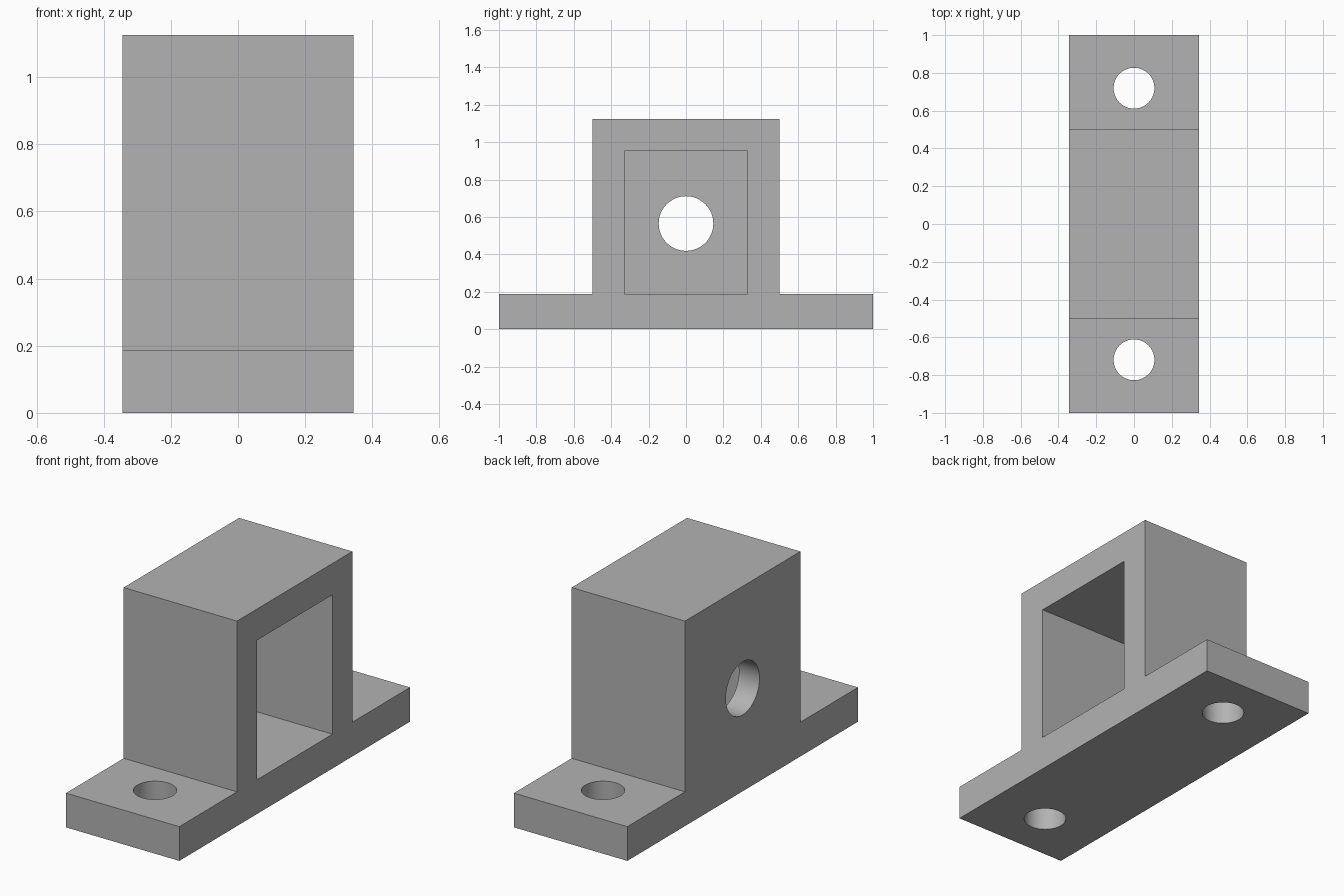
import bpy
import bmesh
from math import pi, radians
from mathutils import Matrix

HALF_WIDTH = 0.344
BASE_TOP = 0.188
HEIGHT = 1.125
BLOCK_HALF = 0.5

default = bpy.data.objects.get("Cube")
if default:
    bpy.data.objects.remove(default, do_unlink=True)

# Plain grey for the whole part
grey = bpy.data.materials.new("plain grey")
grey.use_nodes = True
colour = (0.45, 0.45, 0.45, 1)
grey.diffuse_color = colour
grey.node_tree.nodes["Principled BSDF"].inputs["Base Color"].default_value = colour


def add_object(name, bm):
    bmesh.ops.recalc_face_normals(bm, faces=bm.faces)
    mesh = bpy.data.meshes.new(name)
    bm.to_mesh(mesh)
    bm.free()
    mesh.materials.append(grey)
    obj = bpy.data.objects.new(name, mesh)
    bpy.context.collection.objects.link(obj)
    return obj


def extrude_profile(name, points, x0, x1):
    """Extrude a (y, z) outline along x."""
    bm = bmesh.new()
    face = bm.faces.new([bm.verts.new((x0, y, z)) for y, z in points])
    result = bmesh.ops.extrude_face_region(bm, geom=[face])
    verts = [g for g in result["geom"] if isinstance(g, bmesh.types.BMVert)]
    bmesh.ops.translate(bm, verts=verts, vec=(x1 - x0, 0, 0))
    return add_object(name, bm)


def cylinder(name, radius, depth, centre, turn=0):
    bm = bmesh.new()
    bmesh.ops.create_cone(
        bm, cap_ends=True, segments=64, radius1=radius, radius2=radius, depth=depth,
        matrix=Matrix.Translation(centre) @ Matrix.Rotation(turn, 4, "Y"))
    return add_object(name, bm)


# Base flange and raised block as one outline
half = [(1, 0), (1, BASE_TOP), (BLOCK_HALF, BASE_TOP), (BLOCK_HALF, HEIGHT)]
outline = half + [(-y, z) for y, z in reversed(half)]
bracket = extrude_profile("mounting_bracket", outline, -HALF_WIDTH, HALF_WIDTH)

# Square pocket, open on one side, leaving a thin wall on the other
p = 0.328
pocket = extrude_profile(
    "pocket_cutter", [(-p, BASE_TOP), (p, BASE_TOP), (p, 0.953), (-p, 0.953)],
    -HALF_WIDTH + 0.125, HALF_WIDTH + 0.1)

# Shaft hole through the wall, and a bolt hole at each end of the base
cutters = [pocket, cylinder("shaft_hole_cutter", 0.146, 0.4, (-HALF_WIDTH, 0, 0.565), pi / 2)]
for side in (-1, 1):
    cutters.append(cylinder("bolt_hole_cutter", 0.108, 0.6, (0, side * 0.719, 0.1)))

bpy.ops.object.select_all(action="DESELECT")
bracket.select_set(True)
bpy.context.view_layer.objects.active = bracket
for cutter in cutters:
    cut = bracket.modifiers.new(cutter.name, "BOOLEAN")
    cut.operation = "DIFFERENCE"
    cut.solver = "EXACT"
    cut.object = cutter
    bpy.ops.object.modifier_apply(modifier=cut.name)
    bpy.data.objects.remove(cutter, do_unlink=True)

bpy.ops.object.shade_smooth_by_angle(angle=radians(30))
